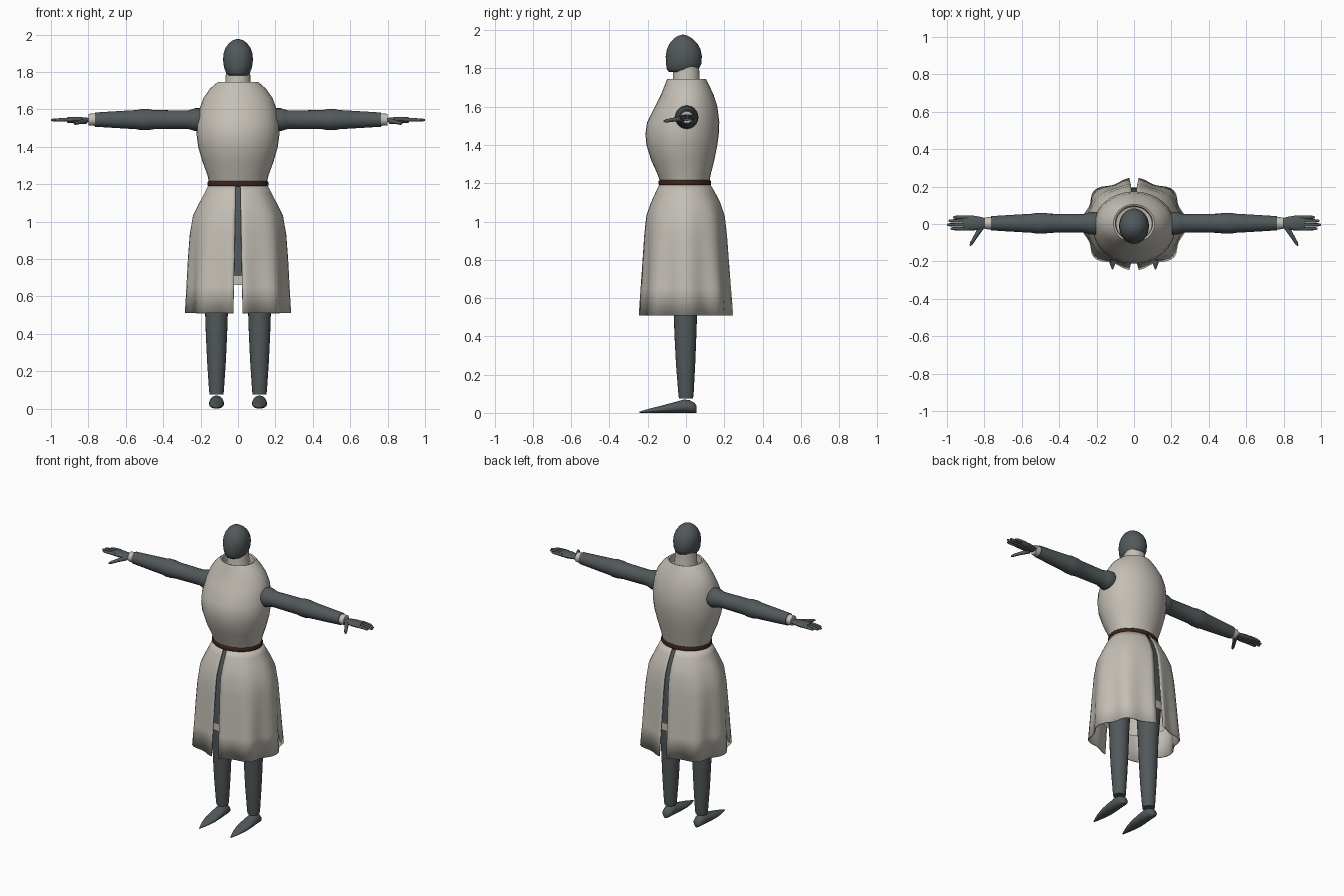
import bpy, bmesh
from math import sin, cos, pi, asin, copysign
from mathutils import Vector

cube = bpy.data.objects.get("Cube")
if cube:
    bpy.data.objects.remove(cube, do_unlink=True)

X, Y, Z = Vector((1, 0, 0)), Vector((0, 1, 0)), Vector((0, 0, 1))
ARM_Z = 1.545


def material(name, color):
    mat = bpy.data.materials.new(name)
    mat.use_nodes = True
    mat.diffuse_color = (*color, 1)
    mat.node_tree.nodes["Principled BSDF"].inputs["Base Color"].default_value = (*color, 1)
    return mat


CLOTH = material("undyed cloth", (.55, .52, .465))
MAIL = material("dark mail", (.085, .1, .105))
LEATHER = material("brown leather", (.045, .018, .01))


def ellipse(center, u, v, sides=24):
    """Closed ring of points around a centre, spanned by two half axes."""
    return [Vector(center) + u * cos(2 * pi * i / sides) + v * sin(2 * pi * i / sides)
            for i in range(sides)]


def loft(name, rings, mat, closed=True, caps=True, mirror=False, thickness=0, angle=.7):
    """Skin a list of rings, then add the modifiers and the shading."""
    bm = bmesh.new()
    rows = [[bm.verts.new(p) for p in ring] for ring in rings]
    count = len(rows[0])
    for low, high in zip(rows, rows[1:]):
        for i in range(count if closed else count - 1):
            j = (i + 1) % count
            bm.faces.new((low[i], low[j], high[j], high[i]))
    if caps:
        bm.faces.new(rows[0][::-1])
        bm.faces.new(rows[-1])
    bmesh.ops.recalc_face_normals(bm, faces=bm.faces)
    mesh = bpy.data.meshes.new(name)
    bm.to_mesh(mesh)
    bm.free()
    mesh.materials.append(mat)
    obj = bpy.data.objects.new(name, mesh)
    bpy.context.collection.objects.link(obj)
    bpy.ops.object.select_all(action='DESELECT')
    obj.select_set(True)
    bpy.context.view_layer.objects.active = obj
    bpy.ops.object.shade_smooth_by_angle(angle=angle)
    if thickness:
        solid = obj.modifiers.new("thickness", 'SOLIDIFY')
        solid.thickness = thickness
        solid.offset = 0
    if mirror:
        obj.modifiers.new("mirror", 'MIRROR')
    return obj


def stack(rows, sides=32):
    """Horizontal rings from rows of height, half width, front y and back y."""
    return [ellipse((0, (f + b) / 2, z), X * w, Y * (b - f) / 2, sides)
            for z, w, f, b in rows]


def tube(points, radii, sides=10, flat=1):
    """Rings along a path that is mostly level."""
    direction = (Vector(points[-1]) - Vector(points[0])).normalized()
    side = direction.cross(Z).normalized()
    up = side.cross(direction)
    return [ellipse(p, side * r, up * r * flat, sides) for p, r in zip(points, radii)]


# Hooded head, slightly forward of the neck
loft("head", stack([
    (1.782, .05, -.09, .03), (1.795, .064, -.1, .066), (1.825, .075, -.105, .08),
    (1.865, .08, -.106, .083), (1.9, .077, -.1, .076), (1.93, .066, -.086, .06),
    (1.955, .047, -.064, .035), (1.97, .027, -.042, .01), (1.976, .006, -.02, -.01),
]), MAIL, angle=1.1)
loft("neck", stack([(1.68, .08, -.08, .08), (1.72, .068, -.07, .072),
                    (1.82, .064, -.066, .068)]), CLOTH)

# Sleeveless torso with a recessed neckline
loft("tunic_torso", stack([
    (1.2, .153, -.132, .12), (1.25, .164, -.15, .13), (1.32, .19, -.182, .148),
    (1.4, .213, -.207, .164), (1.46, .221, -.212, .172), (1.52, .22, -.203, .174),
    (1.6, .207, -.162, .164), (1.66, .185, -.132, .145), (1.71, .15, -.112, .122),
    (1.745, .11, -.098, .105), (1.742, .1, -.09, .097), (1.7, .096, -.086, .092),
    (1.69, .05, -.05, .05),
]), CLOTH)

# Belt
loft("belt", stack([(1.187, .158, -.138, .126), (1.193, .162, -.143, .13),
                    (1.21, .162, -.143, .13), (1.216, .158, -.138, .126)]), LEATHER)

# Skirt outline: height, half width, front y, back y
SKIRT = [(1.2, .153, -.132, .12), (1.15, .177, -.157, .15), (1.1, .203, -.18, .176),
         (1.03, .238, -.205, .2), (.93, .255, -.216, .212), (.8, .265, -.225, .222),
         (.65, .273, -.236, .234), (.51, .281, -.246, .246)]


def skirt_half(steps=32):
    """One half of the split skirt, with folds growing towards the hem."""
    rings = []
    for z, w, f, b in SKIRT:
        drop = (1.2 - z) / .69
        fold = .1 * drop
        power = 1 - .12 * drop
        gap = .012 + .013 * drop
        limit = pi / 2 - asin((gap / w) ** (1 / power))
        ring = []
        for i in range(steps + 1):
            t = limit * (2 * i / steps - 1)
            s = 1 + fold * (cos(8 * t) - 1) / 2
            depth = copysign(abs(sin(t)) ** power, t)
            ring.append(Vector((max(gap, w * s * cos(t) ** power),
                                (f + b) / 2 + (b - f) / 2 * depth * s, z)))
        rings.append(ring)
    return rings


loft("split_skirt", skirt_half(), CLOTH, closed=False, caps=False, mirror=True, thickness=.006)


def under_skirt(bottom, scale):
    """Plain inner skirt that follows the outer one down to a given height."""
    rows = [(z, w * scale, f * scale, b * scale) for z, w, f, b in SKIRT if z > bottom]
    z, w, f, b = rows[-1]
    return stack(rows + [(bottom, w * 1.01, f * 1.01, b * 1.01)])


loft("mail_skirt", under_skirt(.71, .87), MAIL, caps=False)
loft("padded_hem", under_skirt(.66, .85), CLOTH, caps=False)

# Legs
LEG_X = .115
loft("legs", [ellipse((LEG_X, y, z), X * r, Y * r) for z, y, r in [
    (.075, 0, .037), (.1, 0, .04), (.25, -.002, .05), (.4, -.003, .057),
    (.55, -.003, .062), (.75, 0, .075), (.95, 0, .085)]], MAIL, mirror=True)

# Pointed shoes, lofted from heel to toe
loft("shoes", [ellipse((LEG_X, y, h / 2), X * w, Z * h / 2, 16) for y, w, h in [
    (.056, .012, .035), (.045, .028, .052), (.02, .035, .066), (-.01, .037, .07),
    (-.06, .041, .056), (-.12, .039, .04), (-.18, .026, .025), (-.22, .012, .014),
    (-.242, .003, .006)]], MAIL, mirror=True, angle=1)

# Arms with shoulder and elbow swells
ARM = [(.17, .05), (.2, .061), (.23, .061), (.255, .053), (.27, .049), (.45, .051),
       (.48, .056), (.52, .056), (.545, .051), (.65, .045), (.765, .038)]
loft("arms", tube([(x, .004, ARM_Z) for x, r in ARM], [r for x, r in ARM], 24),
     MAIL, mirror=True)
loft("cuffs", tube([(x, .004, ARM_Z) for x in (.755, .798)], [.034, .031], 24),
     CLOTH, mirror=True)

# Hands: flattened palm, four fingers and a thumb
loft("palms", tube([(x, .005, ARM_Z - .002) for x in (.79, .82, .86, .9, .915)],
                   [.024, .033, .04, .039, .034], 16, .42), MAIL, mirror=True)
FINGERS = {"index": (-.025, .982), "middle": (-.004, 1), "ring": (.017, .993),
           "little": (.036, .968)}
for label, (y, tip) in FINGERS.items():
    path = [(.89, y, ARM_Z), (.93, y, ARM_Z), (tip - .012, y, ARM_Z - .002), (tip, y, ARM_Z - .002)]
    loft(label + "_fingers", tube(path, [.01, .0095, .008, .004]), MAIL, mirror=True)
loft("thumbs", tube([(.815, -.015, ARM_Z - .008), (.845, -.064, ARM_Z - .013),
                     (.868, -.102, ARM_Z - .019), (.876, -.116, ARM_Z - .021)],
                    [.015, .011, .009, .004]), MAIL, mirror=True)
